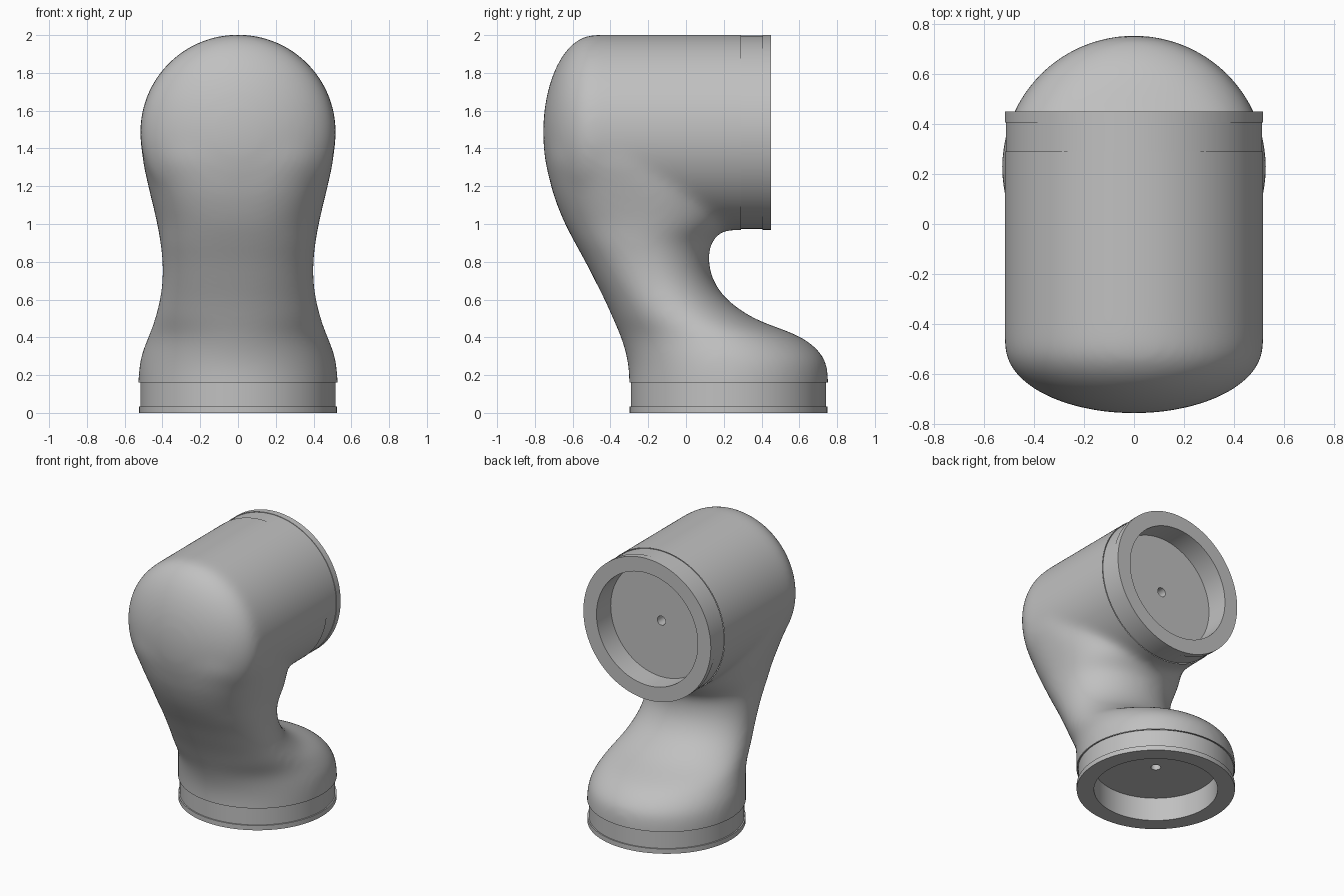
import bpy, bmesh
from math import sin, cos, pi, radians, copysign
from mathutils import Matrix, Vector

SEG = 96
BASE_Y = 0.225      # centre of the foot
HEAD_Z = 1.485      # axis height of the head
HEAD_R = 0.518      # slightly full, as blending draws it in

default = bpy.data.objects.get("Cube")
if default:
    bpy.data.objects.remove(default)

grey = bpy.data.materials.new("light_grey")
grey.use_nodes = True
grey.diffuse_color = (0.53, 0.53, 0.53, 1)
grey.node_tree.nodes["Principled BSDF"].inputs["Base Color"].default_value = (0.53, 0.53, 0.53, 1)


def skin(bm, rings, cap=False):
    """Join successive closed rings of points with quads."""
    loops = [[bm.verts.new(p) for p in ring] for ring in rings]
    for a, b in zip(loops, loops[1:]):
        for i in range(SEG):
            j = (i + 1) % SEG
            bm.faces.new((a[i], a[j], b[j], b[i]))
    if cap:
        bm.faces.new(loops[0])
        bm.faces.new(loops[-1])


def oval(rx, ry, cy, z, front_power=2):
    """Ellipse whose front half can be made squarer."""
    ring = []
    for i in range(SEG):
        c, s = cos(2 * pi * i / SEG), sin(2 * pi * i / SEG)
        e = 2 / front_power if s < 0 else 1
        ring.append(Vector((rx * copysign(abs(c) ** e, c),
                            cy + ry * copysign(abs(s) ** e, s), z)))
    return ring


def revolve(bm, profile, matrix):
    """Spin (radius, height) points about the local z axis."""
    skin(bm, [[matrix @ p for p in oval(r, r, 0, h)] for r, h in profile])


def finish(bm, name):
    bmesh.ops.remove_doubles(bm, verts=bm.verts, dist=1e-5)
    bmesh.ops.recalc_face_normals(bm, faces=bm.faces)
    mesh = bpy.data.meshes.new(name)
    bm.to_mesh(mesh)
    bm.free()
    mesh.materials.append(grey)
    obj = bpy.data.objects.new(name, mesh)
    bpy.context.collection.objects.link(obj)
    return obj


def select(obj):
    bpy.ops.object.select_all(action='DESELECT')
    obj.select_set(True)
    bpy.context.view_layer.objects.active = obj


def smooth(obj):
    select(obj)
    bpy.ops.object.shade_smooth_by_angle(angle=radians(35))


def spline(points, steps=6):
    """Catmull-Rom curve through tuples of values."""
    pts = [Vector(p) for p in points]
    pts = [pts[0]] + pts + [pts[-1]]
    out = []
    for a, b, c, d in zip(pts, pts[1:], pts[2:], pts[3:]):
        for k in range(steps):
            t = k / steps
            out.append(b + (c - a) * t / 2 + (a - b * 2.5 + c * 2 - d / 2) * t ** 2
                       + (b * 3 - a - c * 3 + d) * t ** 3 / 2)
    return out + [pts[-1]]


# Neck: height, front y, back y, half width, front squareness
neck = [
    (-0.1, -0.302, 0.752, 0.527, 2), (0.05, -0.302, 0.752, 0.527, 2),
    (0.2, -0.302, 0.752, 0.527, 2), (0.3, -0.315, 0.725, 0.513, 2),
    (0.4, -0.345, 0.61, 0.477, 2), (0.5, -0.387, 0.365, 0.442, 2.05),
    (0.6, -0.432, 0.22, 0.416, 2.1), (0.7, -0.482, 0.148, 0.402, 2.2),
    (0.8, -0.533, 0.122, 0.401, 2.3), (0.9, -0.588, 0.135, 0.411, 2.4),
    (1, -0.64, 0.22, 0.428, 2.5), (1.1, -0.682, 0.24, 0.451, 2.6),
    (1.2, -0.714, 0.2, 0.475, 2.65), (1.35, -0.742, 0.05, 0.506, 2.7),
    (1.5, -0.74, -0.05, 0.503, 2.5),
]
bm = bmesh.new()
skin(bm, [oval(w, (b - f) / 2, (b + f) / 2, z, n) for z, f, b, w, n in spline(neck)], cap=True)

# Head: horizontal cylinder with a domed front
to_head = Matrix.Translation((0, 0, HEAD_Z)) @ Matrix.Rotation(radians(-90), 4, 'X')
dome = [(HEAD_R * sin(a), -0.485 - 0.272 * cos(a)) for a in [pi / 2 * i / 24 for i in range(25)]]
revolve(bm, dome + [(HEAD_R, 0.6), (0, 0.6)], to_head)
body = finish(bm, "body")

# Fuse neck and head into one softly blended skin
remesh = body.modifiers.new("fuse", 'REMESH')
remesh.mode = 'VOXEL'
remesh.voxel_size = 0.017
blend = body.modifiers.new("blend", 'SMOOTH')
blend.factor = 0.5
blend.iterations = 45
select(body)
for name in ("fuse", "blend"):
    bpy.ops.object.modifier_apply(modifier=name)

# Trim both ends cleanly where the collars begin
bm = bmesh.new()
bm.from_mesh(body.data)
for point, normal in (((0, 0, 0.16), (0, 0, -1)), ((0, 0.29, 0), (0, 1, 0))):
    geom = bm.verts[:] + bm.edges[:] + bm.faces[:]
    if normal[1]:
        # keep the foot, which also reaches past the head's end
        geom = [g for g in geom if (g.co.z if isinstance(g, bmesh.types.BMVert)
                else min(v.co.z for v in g.verts)) > 0.85]
    bmesh.ops.bisect_plane(bm, geom=geom, plane_co=point, plane_no=normal, clear_outer=True)
bm.to_mesh(body.data)
bm.free()
smooth(body)


def collar(name, radius, groove, lip, length, depth, matrix):
    """Grooved ring with a recessed floor and a small centre hole."""
    inner, hole = 0.41, 0.033
    bm = bmesh.new()
    revolve(bm, [(0, depth + 0.08), (hole, depth + 0.08), (hole, depth), (inner, depth),
                 (inner, 0), (radius, 0), (radius, lip), (groove, lip),
                 (groove, length), (radius - 0.001, length)], matrix)
    obj = finish(bm, name)
    # turn the open shell so its walls face outwards
    axis_point = matrix @ Vector((0, 0, lip / 2))
    rim = min(obj.data.polygons, key=lambda p: abs((p.center - axis_point).length - radius))
    if rim.normal.dot(rim.center - axis_point) < 0:
        obj.data.flip_normals()
    smooth(obj)


collar("foot_collar", 0.525, 0.516, 0.035, 0.16, 0.17, Matrix.Translation((0, BASE_Y, 0)))
collar("head_collar", 0.516, 0.512, 0.045, 0.16, 0.165,
       Matrix.Translation((0, 0.45, HEAD_Z)) @ Matrix.Rotation(radians(90), 4, 'X'))
